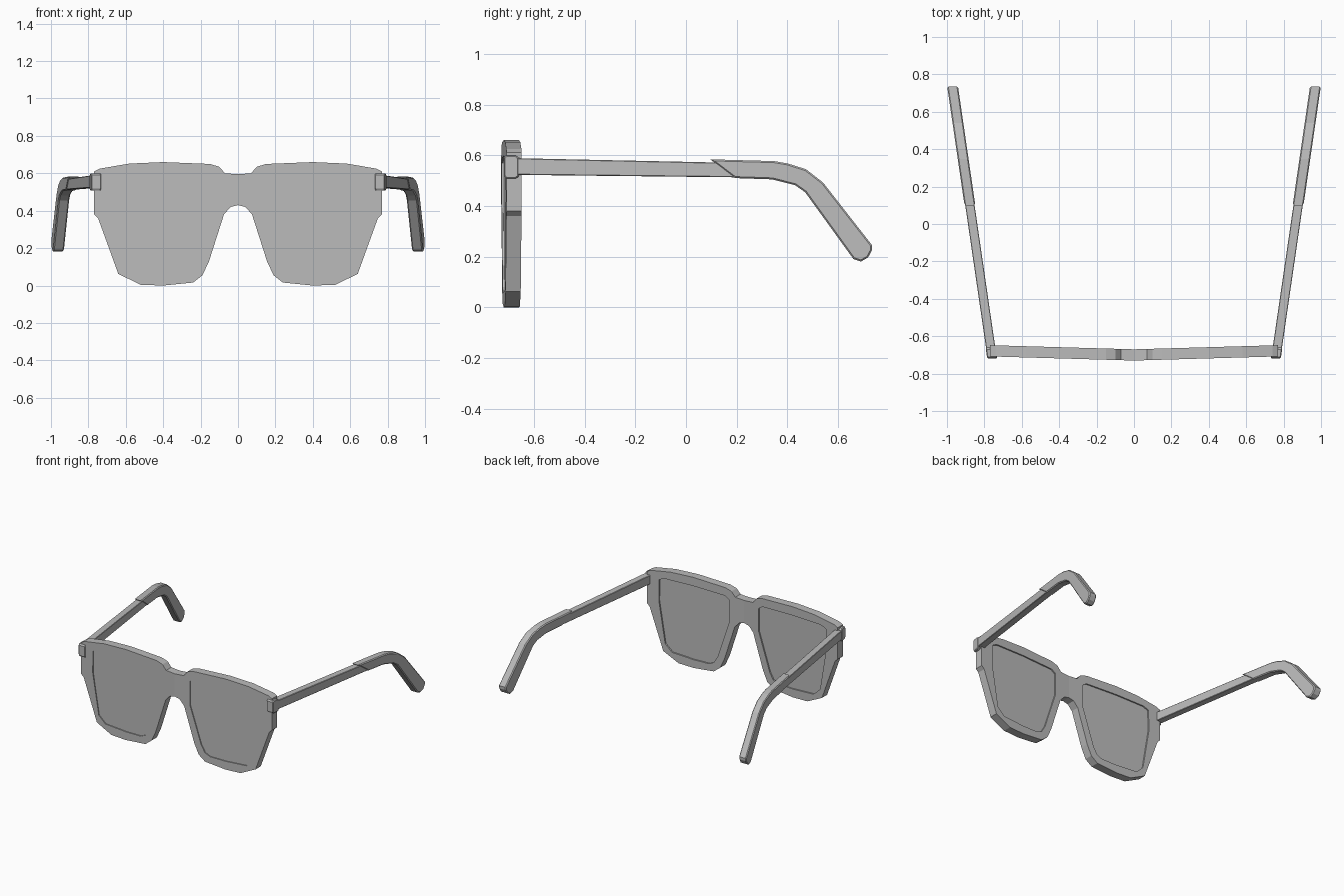
import bpy, bmesh
from mathutils import Vector
from mathutils.geometry import tessellate_polygon

if "Cube" in bpy.data.objects:
    bpy.data.objects.remove(bpy.data.objects["Cube"])

grey = bpy.data.materials.new("matte grey")
grey.diffuse_color = (0.5, 0.5, 0.5, 1)
grey.use_nodes = True
grey.node_tree.nodes["Principled BSDF"].inputs["Base Color"].default_value = grey.diffuse_color


def front_place(u, v, d):
    """Front parts: u = x, v = z, d = depth, swept back slightly to the sides."""
    return Vector((u, d + 0.022 * u / 0.77, v))


def side_place(u, v, d):
    """Temple parts: u = y, v = z, d = sideways, splayed outward to the rear."""
    return Vector((0.768 + 0.1457 * (u + 0.65) + d, u, v))


def prism(name, outline, place, d0, d1, hole=None, bevel=0.0):
    """Extrude a profile (with optional hole), bevel its outer rim, mirror it in x."""
    loops = [outline] + ([hole] if hole else [])
    bm = bmesh.new()
    weight = bm.edges.layers.float.new("bevel_weight_edge")
    near, far = [[bm.verts.new(place(u, v, d)) for l in loops for u, v in l]
                 for d in (d0, d1)]
    # caps
    if hole:
        caps = tessellate_polygon([[Vector((u, v, 0)) for u, v in l] for l in loops])
    else:
        caps = [range(len(outline))]
    for cap in caps:
        bm.faces.new([near[i] for i in cap])
        bm.faces.new([far[i] for i in reversed(cap)])
    # walls, left open on the mirror plane
    start = 0
    for l in loops:
        n = len(l)
        for i in range(n):
            a, b = start + i, start + (i + 1) % n
            if abs(near[a].co.x) < 1e-5 and abs(near[b].co.x) < 1e-5:
                continue
            bm.faces.new((near[a], near[b], far[b], far[a]))
            if l is outline:
                for ring in (near, far):
                    bm.edges.get((ring[a], ring[b]))[weight] = 1.0
        start += n
    bmesh.ops.recalc_face_normals(bm, faces=bm.faces)
    # the largest cap decides whether the shell must be turned outward
    ref = max(bm.faces, key=lambda f: f.calc_area())
    mid = sum((v.co for v in bm.verts), Vector()) / len(bm.verts)
    if ref.normal.dot(ref.calc_center_median() - mid) < 0:
        bmesh.ops.reverse_faces(bm, faces=bm.faces)
    mesh = bpy.data.meshes.new(name)
    bm.to_mesh(mesh)
    bm.free()
    mesh.materials.append(grey)
    ob = bpy.data.objects.new(name, mesh)
    bpy.context.collection.objects.link(ob)
    ob.modifiers.new("mirror", 'MIRROR').use_clip = True
    if bevel:
        m = ob.modifiers.new("bevel", 'BEVEL')
        m.width, m.segments = bevel, 1
        m.limit_method = 'WEIGHT'
        m.loop_slide = False
    return ob


# front frame, right half
frame = [(0, 0.595), (0.07, 0.60), (0.10, 0.635), (0.15, 0.65), (0.40, 0.66),
         (0.58, 0.652), (0.74, 0.625), (0.77, 0.61), (0.77, 0.38), (0.748, 0.36),
         (0.64, 0.062), (0.52, 0.004), (0.40, 0.0), (0.24, 0.016), (0.19, 0.055),
         (0.155, 0.13), (0.075, 0.38), (0.04, 0.42), (0, 0.43)]
opening = [(0.12, 0.57), (0.15, 0.59), (0.40, 0.597), (0.63, 0.592), (0.672, 0.575),
           (0.675, 0.42), (0.625, 0.12), (0.57, 0.07), (0.40, 0.06), (0.28, 0.062),
           (0.24, 0.08), (0.21, 0.13), (0.12, 0.40)]
prism("front_frame", frame, front_place, -0.73, -0.67, opening, bevel=0.01)

# lenses, slightly recessed and seated in the frame
lens = [(0.4 + (x - 0.4) * 1.01, 0.33 + (z - 0.33) * 1.01) for x, z in opening]
prism("lenses", lens, front_place, -0.723, -0.68)

# hinge blocks
hinge = [(-0.71, 0.60), (-0.672, 0.60), (-0.66, 0.59), (-0.66, 0.515),
         (-0.672, 0.508), (-0.71, 0.508), (-0.718, 0.52), (-0.718, 0.59)]
prism("hinge_blocks", hinge, side_place, -0.027, 0.027, bevel=0.005)

# straight temple arms
arm = [(-0.69, 0.589), (0.10, 0.572), (0.30, 0.568), (0.30, 0.512), (-0.69, 0.523)]
prism("temple_arms", arm, side_place, -0.025, 0.025, bevel=0.003)

# ear sleeves, bent down behind the ear
sleeve = [(0.095, 0.584), (0.347, 0.577), (0.40, 0.568), (0.473, 0.545), (0.54, 0.493),
          (0.734, 0.245), (0.733, 0.225), (0.718, 0.197), (0.69, 0.181), (0.66, 0.191),
          (0.47, 0.454), (0.43, 0.482), (0.34, 0.505), (0.193, 0.51)]
prism("ear_sleeves", sleeve, side_place, -0.029, 0.029, bevel=0.006)
